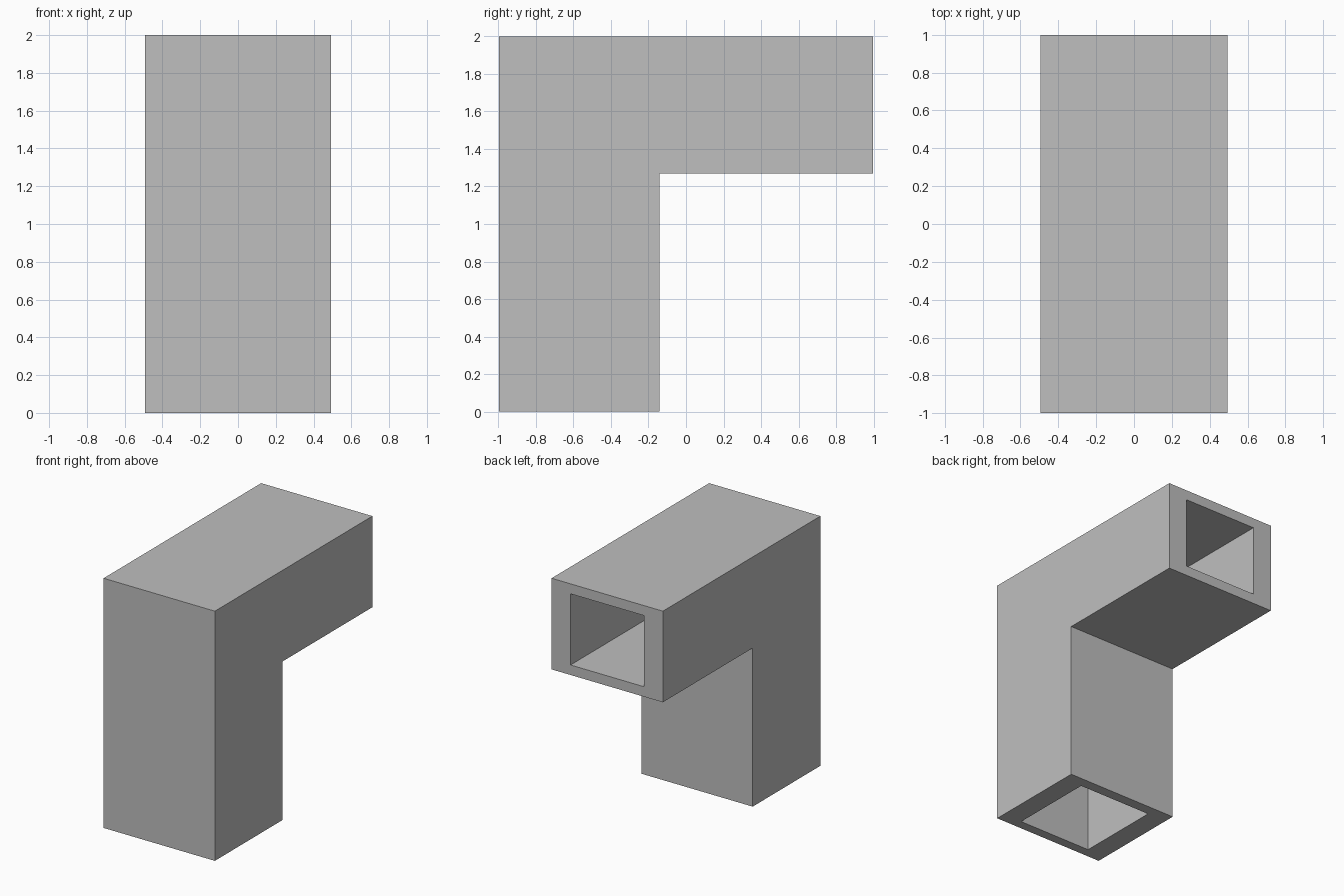
import bpy
import bmesh

default_cube = bpy.data.objects.get("Cube")
if default_cube:
    bpy.data.objects.remove(default_cube, do_unlink=True)

grey = bpy.data.materials.new("plain_grey")
grey.use_nodes = True
colour = (0.52, 0.52, 0.52, 1)
grey.diffuse_color = colour
grey.node_tree.nodes["Principled BSDF"].inputs["Base Color"].default_value = colour


def elbow(name, half_width, front, inner, back, bottom, under, top):
    """Extrude an L-shaped side profile across x."""
    profile = [(front, bottom), (inner, bottom), (inner, under),
               (back, under), (back, top), (front, top)]
    bm = bmesh.new()
    side = bm.faces.new([bm.verts.new((-half_width, y, z)) for y, z in profile])
    extruded = bmesh.ops.extrude_face_region(bm, geom=[side])["geom"]
    moved = [v for v in extruded if isinstance(v, bmesh.types.BMVert)]
    bmesh.ops.translate(bm, verts=moved, vec=(2 * half_width, 0, 0))
    bmesh.ops.recalc_face_normals(bm, faces=bm.faces)
    mesh = bpy.data.meshes.new(name)
    bm.to_mesh(mesh)
    bm.free()
    mesh.materials.append(grey)
    obj = bpy.data.objects.new(name, mesh)
    bpy.context.collection.objects.link(obj)
    return obj


# Outer duct body: upright leg with an arm reaching back
duct = elbow("elbow_duct", 0.493, -0.997, -0.14, 0.997, 0, 1.27, 2)

# Passage running from the bottom opening to the back opening
passage = elbow("passage_cutter", 0.325, -0.92, -0.225, 1.2, -0.2, 1.35, 1.92)
passage.hide_render = True

hollow = duct.modifiers.new("hollow", "BOOLEAN")
hollow.operation = "DIFFERENCE"
hollow.solver = "EXACT"
hollow.object = passage
bpy.context.view_layer.objects.active = duct
bpy.ops.object.modifier_apply(modifier=hollow.name)
bpy.data.objects.remove(passage, do_unlink=True)
